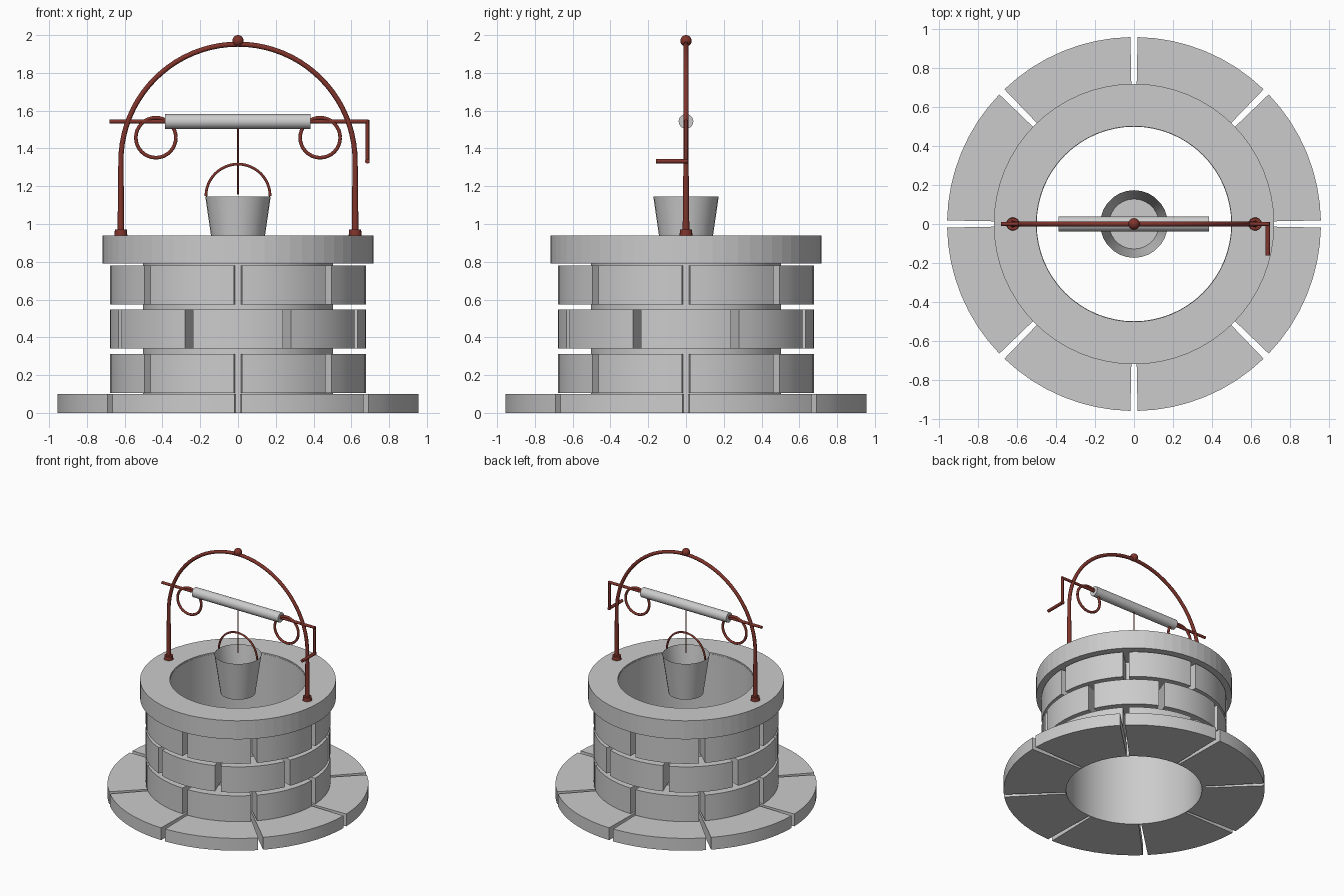
import bpy, bmesh
from math import sin, cos, pi, radians
from mathutils import Matrix, Vector

if "Cube" in bpy.data.objects:
    bpy.data.objects.remove(bpy.data.objects["Cube"])

red = bpy.data.materials.new("rust_red_iron")
red.diffuse_color = (0.22, 0.035, 0.025, 1)
red.use_nodes = True
red.node_tree.nodes["Principled BSDF"].inputs["Base Color"].default_value = red.diffuse_color


def add(name, bm, mat=None, smooth=None):
    bmesh.ops.recalc_face_normals(bm, faces=bm.faces)
    me = bpy.data.meshes.new(name)
    bm.to_mesh(me)
    bm.free()
    return link(name, me, mat, smooth)


def link(name, me, mat=None, smooth=None):
    ob = bpy.data.objects.new(name, me)
    bpy.context.collection.objects.link(ob)
    if mat:
        me.materials.clear()
        me.materials.append(mat)
    if smooth:
        bpy.ops.object.select_all(action='DESELECT')
        ob.select_set(True)
        bpy.context.view_layer.objects.active = ob
        bpy.ops.object.shade_smooth_by_angle(angle=radians(smooth))
    return ob


def arc_block(bm, r0, r1, z0, z1, a0, a1, n, closed=False):
    """Curved block (or whole ring) with a rectangular section."""
    rings = []
    for i in range(n if closed else n + 1):
        a = a0 + (a1 - a0) * i / n
        rings.append([bm.verts.new((r * cos(a), r * sin(a), z))
                      for r, z in ((r0, z0), (r1, z0), (r1, z1), (r0, z1))])
    for i in range(n):
        p, q = rings[i], rings[(i + 1) % len(rings)]
        for k in range(4):
            bm.faces.new((p[k], p[(k + 1) % 4], q[(k + 1) % 4], q[k]))
    if not closed:
        bm.faces.new(rings[0])
        bm.faces.new(rings[-1])


def stone_course(name, r0, r1, z0, z1, gap_deg, offset):
    bm = bmesh.new()
    g = radians(gap_deg) / 2
    for i in range(8):
        a = offset + i * pi / 4
        arc_block(bm, r0, r1, z0, z1, a + g, a + pi / 4 - g, 8)
    return add(name, bm, smooth=30)


def tube(name, pts, r, mat=red):
    """Round bar along a list of points."""
    cu = bpy.data.curves.new(name, 'CURVE')
    cu.dimensions = '3D'
    cu.bevel_depth, cu.bevel_resolution, cu.use_fill_caps = r, 3, True
    sp = cu.splines.new('POLY')
    sp.points.add(len(pts) - 1)
    for p, co in zip(sp.points, pts):
        p.co = (*co, 1)
    tmp = bpy.data.objects.new(name + "_path", cu)
    bpy.context.collection.objects.link(tmp)
    me = bpy.data.meshes.new_from_object(tmp.evaluated_get(bpy.context.evaluated_depsgraph_get()))
    bpy.data.objects.remove(tmp)
    return link(name, me, mat, 50)


def cone(name, c, r1, r2, h, mat=None, seg=24, rot=Matrix()):
    bm = bmesh.new()
    bmesh.ops.create_cone(bm, cap_ends=True, segments=seg, radius1=r1, radius2=r2,
                          depth=h, matrix=Matrix.Translation(c) @ rot)
    return add(name, bm, mat, 40)


def arch_pts(r, cz, n):
    return [(-r * cos(pi * i / n), 0, cz + r * sin(pi * i / n)) for i in range(n + 1)]


# Stonework: paving, three staggered courses, inner lining, rim
stone_course("paving_stones", 0.5, 0.957, 0, 0.1, 2.2, 0)
for i, z in enumerate((0.105, 0.34, 0.573)):
    stone_course(f"wall_course_{i + 1}", 0.5, 0.677, z, z + 0.208, 3.8, (i % 2) * pi / 8)
bm = bmesh.new()
arc_block(bm, 0.498, 0.504, 0.0, 0.93, 0, 2 * pi, 64, True)
add("shaft_lining", bm, smooth=30)
bm = bmesh.new()
arc_block(bm, 0.5, 0.718, 0.79, 0.94, 0, 2 * pi, 64, True)
add("rim_stone", bm)

# Iron arch with posts, feet and top ball
tube("arch", [(-0.62, 0, 1.15)] + arch_pts(0.62, 1.332, 40) + [(0.62, 0, 1.15)], 0.0135)
for s, side in ((-1, "left"), (1, "right")):
    cone(f"{side}_post", (s * 0.62, 0, 1.145), 0.018, 0.0135, 0.41, red, 12)
    cone(f"{side}_foot", (s * 0.62, 0, 0.954), 0.034, 0.032, 0.032, red, 16)
    # Hanging ring beside the roller
    ring = [(s * 0.435 + 0.106 * cos(2 * pi * i / 32), 0, 1.457 + 0.106 * sin(2 * pi * i / 32))
            for i in range(33)]
    tube(f"{side}_ring", ring, 0.01)
bm = bmesh.new()
bmesh.ops.create_uvsphere(bm, u_segments=16, v_segments=10, radius=0.03,
                          matrix=Matrix.Translation((0, 0, 1.97)))
add("top_ball", bm, red, 60)

# Windlass: axle, roller, crank
tube("axle", [(-0.68, 0, 1.543), (0.69, 0, 1.543)], 0.011)
cone("roller", (-0.001, 0, 1.543), 0.039, 0.039, 0.77, None, 20, Matrix.Rotation(pi / 2, 4, 'Y'))
tube("crank_arm", [(0.685, 0, 1.55), (0.685, 0, 1.322)], 0.01)
tube("crank_handle", [(0.685, 0.01, 1.333), (0.685, -0.16, 1.333)], 0.0125)

# Rope and bucket
tube("rope", [(0, 0, 1.53), (0, 0, 1.157)], 0.005)
tube("bucket_handle", arch_pts(0.17, 1.147, 24), 0.0075)
bucket = cone("bucket", (0, 0, 0.99), 0.128, 0.173, 0.31, None, 28)
bm = bmesh.new()
bm.from_mesh(bucket.data)
top = [f for f in bm.faces if f.calc_center_median().z > 1.1]
bmesh.ops.delete(bm, geom=top, context='FACES_ONLY')
bm.to_mesh(bucket.data)
bm.free()
